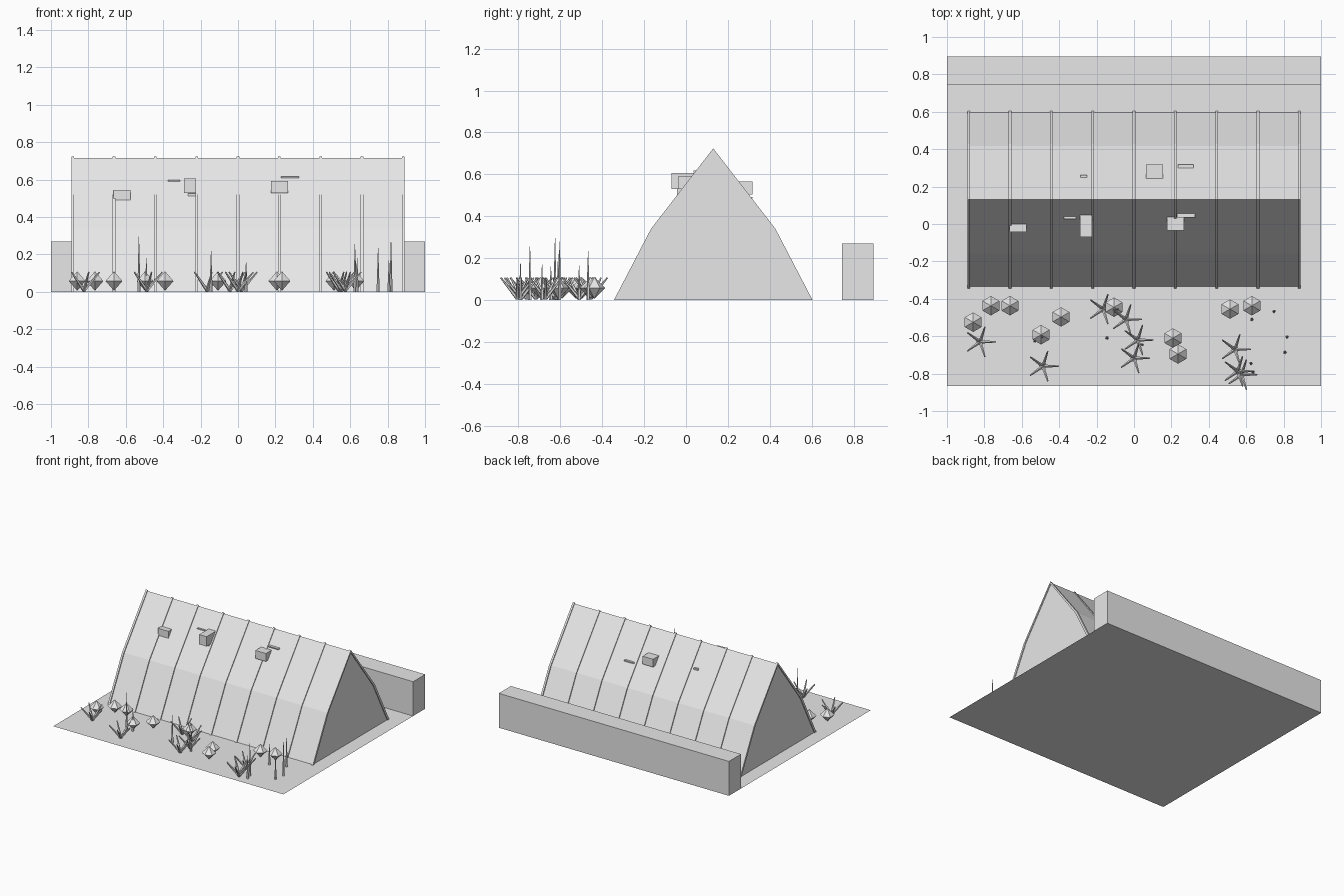
import bpy, bmesh, math
from mathutils import Vector, Matrix

cube = bpy.data.objects.get("Cube")
if cube:
    bpy.data.objects.remove(cube, do_unlink=True)

grey = bpy.data.materials.new("plain_grey")
grey.use_nodes = True
grey.diffuse_color = (0.8, 0.8, 0.8, 1)
grey.node_tree.nodes["Principled BSDF"].inputs["Base Color"].default_value = (0.8, 0.8, 0.8, 1)


def finish(name, bm):
    bmesh.ops.recalc_face_normals(bm, faces=bm.faces)
    mesh = bpy.data.meshes.new(name)
    bm.to_mesh(mesh)
    bm.free()
    mesh.materials.append(grey)
    obj = bpy.data.objects.new(name, mesh)
    bpy.context.collection.objects.link(obj)
    return obj


def box(name, x, y, z):
    """Box from (low, high) pairs on each axis."""
    bm = bmesh.new()
    pairs = (x, y, z)
    centre = [(a + b) / 2 for a, b in pairs]
    size = [b - a for a, b in pairs]
    bmesh.ops.create_cube(bm, size=1, matrix=Matrix.Translation(centre) @ Matrix.Diagonal((*size, 1)))
    return finish(name, bm)


def extrude_x(name, outline, x0, x1):
    """Extrude a (y, z) outline along x."""
    bm = bmesh.new()
    face = bm.faces.new([bm.verts.new((x0, y, z)) for y, z in outline])
    new = bmesh.ops.extrude_face_region(bm, geom=[face])["geom"]
    bmesh.ops.translate(bm, vec=(x1 - x0, 0, 0), verts=[v for v in new if isinstance(v, bmesh.types.BMVert)])
    return finish(name, bm)


def spike(bm, base, tip, r1, r2, sides):
    """Tapered rod between two points."""
    base, tip = Vector(base), Vector(tip)
    turn = (tip - base).to_track_quat('Z', 'Y').to_matrix().to_4x4()
    bmesh.ops.create_cone(bm, cap_ends=True, segments=sides, radius1=r1, radius2=r2,
                          depth=(tip - base).length,
                          matrix=Matrix.Translation((base + tip) / 2) @ turn)


# Ground sheet and rear wall
bm = bmesh.new()
bmesh.ops.create_grid(bm, x_segments=1, y_segments=1, size=1,
                      matrix=Matrix.Translation((0, 0.015, 0)) @ Matrix.Diagonal((1, 0.88, 1, 1)))
finish("ground", bm)
box("rear_wall", (-1, 1), (0.745, 0.895), (0, 0.27))

# Main hall with a two-pitch roof reaching the ground
MID = 0.13
half = [(0.465, 0), (0.288, 0.34), (0, 0.715)]


def arch(grow):
    right = [(MID + y + (grow if y else 0), z + (0 if y else grow)) for y, z in half]
    return right + [(2 * MID - y, z) for y, z in right[-2::-1]]


extrude_x("hall", arch(0), -0.885, 0.885)

# Roof ribs
for i in range(9):
    x = (i - 4) * 0.221
    extrude_x("roof_rib", arch(0.009) + arch(-0.01)[::-1], x - 0.0075, x + 0.0075)

# Boxes and slabs set into the roof
box("roof_box", (-0.666, -0.575), (-0.043, 0.06), (0.49, 0.545))
box("roof_box", (-0.288, -0.224), (-0.07, 0.05), (0.53, 0.607))
box("roof_box", (0.176, 0.267), (-0.035, 0.06), (0.53, 0.593))
box("rear_roof_box", (0.064, 0.155), (0.2, 0.317), (0.505, 0.567))
box("roof_slab", (0.23, 0.326), (0.035, 0.1), (0.61, 0.618))
box("roof_slab", (-0.374, -0.31), (0.028, 0.08), (0.591, 0.597))
box("roof_slab", (-0.267, -0.224), (-0.025, 0.04), (0.505, 0.525))
box("rear_roof_slab", (0.235, 0.317), (0.25, 0.317), (0.485, 0.493))
box("rear_roof_slab", (-0.286, -0.25), (0.2, 0.262), (0.55, 0.562))

# Faceted bushes
for x, y in [(-0.86, -0.525), (-0.765, -0.437), (-0.663, -0.437), (-0.497, -0.592), (-0.39, -0.497),
             (-0.107, -0.445), (0.208, -0.61), (0.235, -0.695), (0.513, -0.455), (0.63, -0.437)]:
    bm = bmesh.new()
    bmesh.ops.create_uvsphere(bm, u_segments=6, v_segments=2, radius=0.052,
                              matrix=Matrix.Translation((x, y, 0.058)))
    finish("bush", bm)

# Five-leaved spreading plants
for x, y in [(-0.823, -0.63), (-0.487, -0.76), (-0.165, -0.455), (-0.043, -0.51), (0.02, -0.62),
             (0, -0.717), (0.54, -0.67), (0.555, -0.787), (0.575, -0.805)]:
    bm = bmesh.new()
    for k in range(5):
        a = math.tau * k / 5
        tip = (x + 0.083 * math.cos(a), y + 0.083 * math.sin(a), 0.106)
        spike(bm, (x, y, 0.008), tip, 0.01, 0.004, 5)
    finish("leafy_plant", bm)

# Tall grass spikes
for x, y, h in [(-0.53, -0.625, 0.297), (-0.49, -0.605, 0.18), (-0.144, -0.61, 0.22),
                (0.043, -0.645, 0.16), (0.63, -0.51, 0.165), (0.625, -0.745, 0.257),
                (0.637, -0.79, 0.18), (0.749, -0.467, 0.235), (0.818, -0.603, 0.28),
                (0.807, -0.687, 0.17)]:
    bm = bmesh.new()
    spike(bm, (x, y, 0), (x, y, h), 0.009, 0.001, 5)
    finish("grass_spike", bm)
